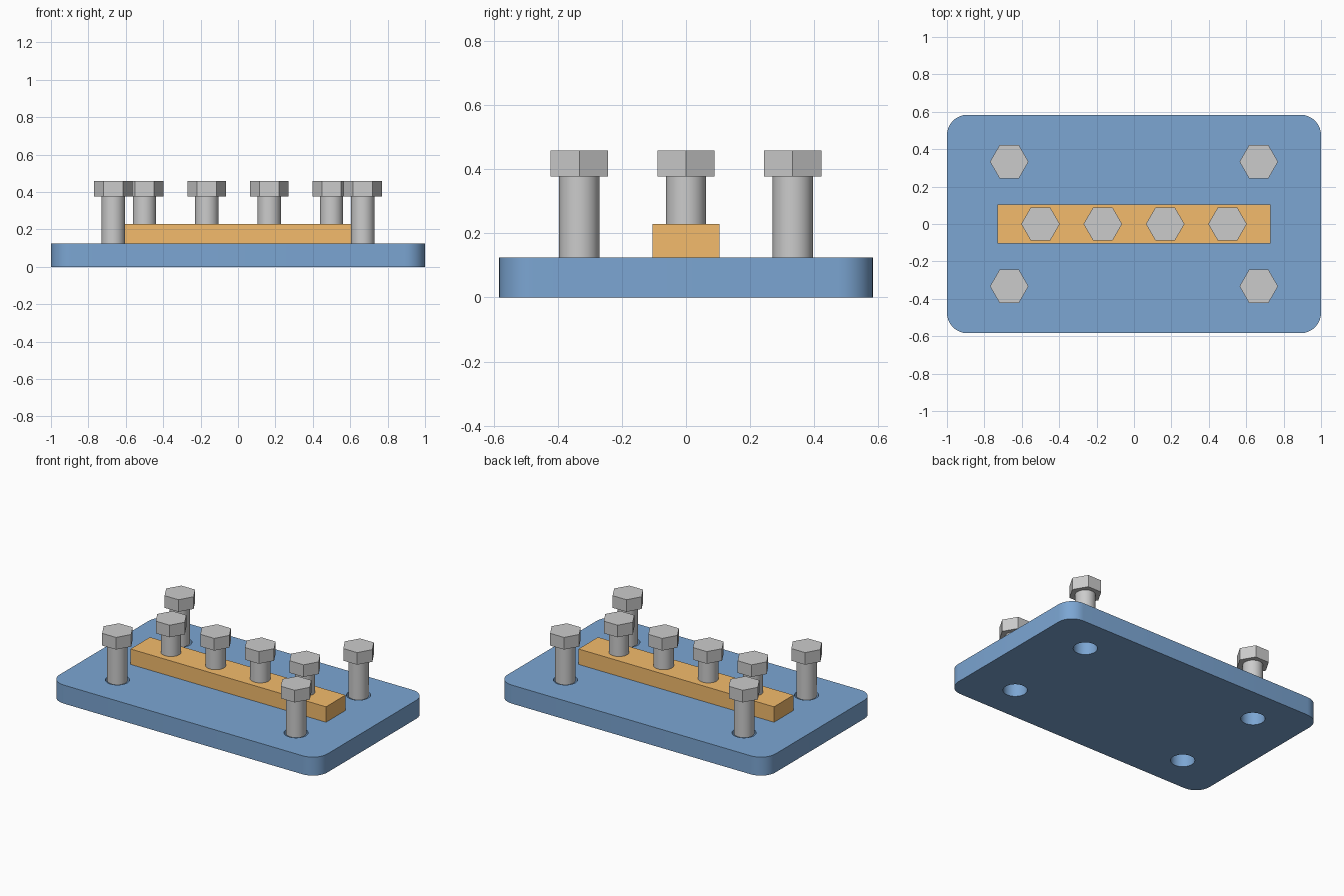
import bpy, bmesh
from math import cos, sin, pi, radians

if "Cube" in bpy.data.objects:
    bpy.data.objects.remove(bpy.data.objects["Cube"])


def material(name, rgb):
    m = bpy.data.materials.new(name)
    m.diffuse_color = (*rgb, 1)
    m.use_nodes = True
    m.node_tree.nodes["Principled BSDF"].inputs["Base Color"].default_value = m.diffuse_color
    return m


def add_prism(bm, x, y, r, z0, z1, sides):
    # Upright prism with its first corner on +x
    ring = [(x + r * cos(2 * pi * i / sides), y + r * sin(2 * pi * i / sides)) for i in range(sides)]
    low = [bm.verts.new((px, py, z0)) for px, py in ring]
    high = [bm.verts.new((px, py, z1)) for px, py in ring]
    bm.faces.new(low[::-1])
    bm.faces.new(high)
    for i in range(sides):
        j = (i + 1) % sides
        bm.faces.new((low[i], low[j], high[j], high[i]))


def add_box(bm, sx, sy, z0, z1):
    verts = bmesh.ops.create_cube(bm, size=1)["verts"]
    for v in verts:
        v.co = (v.co.x * sx, v.co.y * sy, z0 + (v.co.z + 0.5) * (z1 - z0))


def finish(bm, name, mat=None):
    bmesh.ops.recalc_face_normals(bm, faces=bm.faces[:])
    mesh = bpy.data.meshes.new(name)
    bm.to_mesh(mesh)
    bm.free()
    ob = bpy.data.objects.new(name, mesh)
    bpy.context.collection.objects.link(ob)
    if mat:
        mesh.materials.append(mat)
    return ob


def activate(ob):
    bpy.ops.object.select_all(action='DESELECT')
    ob.select_set(True)
    bpy.context.view_layer.objects.active = ob


def smooth(ob):
    activate(ob)
    bpy.ops.object.shade_smooth_by_angle(angle=radians(30))


blue = material("blue_plate", (0.2, 0.38, 0.65))
orange = material("orange_bar", (0.9, 0.5, 0.15))
corners = [(sx * 0.667, sy * 0.333) for sx in (-1, 1) for sy in (-1, 1)]

# Base plate with rounded corners
bm = bmesh.new()
add_box(bm, 2, 1.167, 0, 0.125)
uprights = [e for e in bm.edges if abs(e.verts[0].co.z - e.verts[1].co.z) > 0.1]
bmesh.ops.bevel(bm, geom=uprights, offset=0.108, segments=8, profile=0.5, affect='EDGES')
plate = finish(bm, "base_plate", blue)

# Four clearance holes through the plate
bm = bmesh.new()
for x, y in corners:
    add_prism(bm, x, y, 0.074, -0.1, 0.3, 48)
cutter = finish(bm, "hole_cutter", blue)
cutter.hide_render = True
cut = plate.modifiers.new("holes", 'BOOLEAN')
cut.operation = 'DIFFERENCE'
cut.solver = 'EXACT'
cut.object = cutter
activate(plate)
bpy.ops.object.modifier_apply(modifier=cut.name)
bpy.data.objects.remove(cutter)
smooth(plate)

# Clamping bar along the middle
bm = bmesh.new()
add_box(bm, 1.46, 0.208, 0.125, 0.229)
finish(bm, "clamp_bar", orange)


# Hex bolts: round shank and six-sided head
def bolt(name, x, y, bottom):
    bm = bmesh.new()
    add_prism(bm, x, y, 0.0625, bottom, 0.38, 48)
    add_prism(bm, x, y, 0.103, 0.377, 0.459, 6)
    smooth(finish(bm, name))


for i, (x, y) in enumerate(corners):
    bolt(f"corner_bolt_{i + 1}", x, y, 0.12)
for i in range(4):
    bolt(f"bar_bolt_{i + 1}", -0.5 + i / 3, 0, 0.2)
